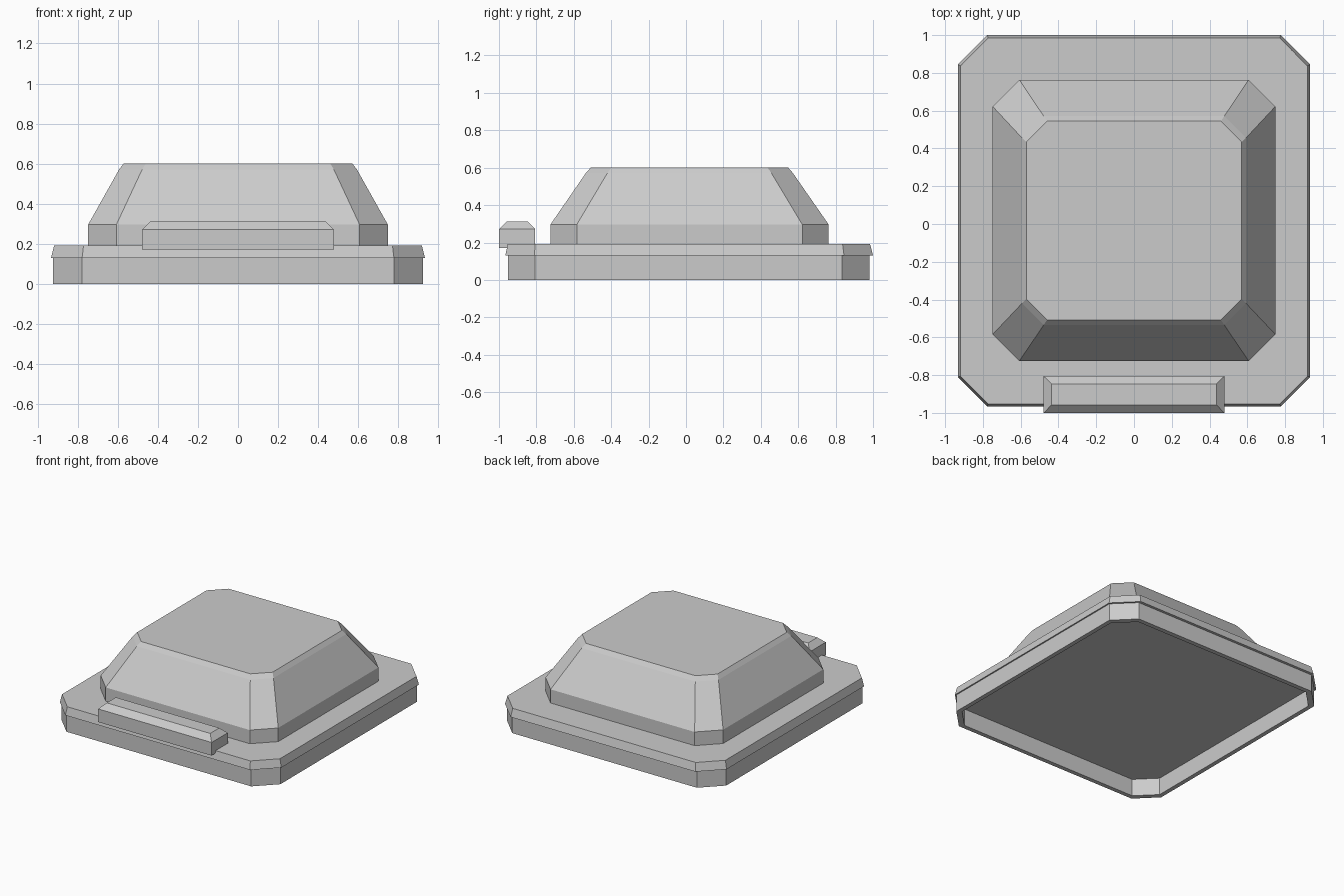
import bpy

if "Cube" in bpy.data.objects:
    bpy.data.objects.remove(bpy.data.objects["Cube"])

grey = bpy.data.materials.new("light_grey")
grey.diffuse_color = (0.6, 0.6, 0.6, 1)
grey.use_nodes = True
grey.node_tree.nodes["Principled BSDF"].inputs["Base Color"].default_value = grey.diffuse_color


def ring(hx, y0, y1, c, z):
    """Rectangle loop at height z; corners cut by c when c > 0."""
    if c == 0:
        return [(hx, y0, z), (hx, y1, z), (-hx, y1, z), (-hx, y0, z)]
    return [(hx - c, y0, z), (hx, y0 + c, z), (hx, y1 - c, z), (hx - c, y1, z),
            (-hx + c, y1, z), (-hx, y1 - c, z), (-hx, y0 + c, z), (-hx + c, y0, z)]


def loft(name, rings):
    """Closed solid through a stack of loops, capped at both ends."""
    n = len(rings[0])
    verts = [v for r in rings for v in r]
    faces = [tuple(range(n))[::-1],
             tuple(range(len(verts) - n, len(verts)))]
    for k in range(len(rings) - 1):
        a, b = k * n, (k + 1) * n
        for i in range(n):
            j = (i + 1) % n
            faces.append((a + i, a + j, b + j, b + i))
    mesh = bpy.data.meshes.new(name)
    mesh.from_pydata(verts, [], faces)
    mesh.materials.append(grey)
    ob = bpy.data.objects.new(name, mesh)
    bpy.context.collection.objects.link(ob)
    return ob


# Base tray: hollow underside, outer wall, small lip, bevelled rim, flat top
loft("base_plate", [
    ring(0.89, -0.92, 0.945, 0.135, 0.13),
    ring(0.89, -0.92, 0.945, 0.135, 0.0),
    ring(0.923, -0.953, 0.98, 0.145, 0.0),
    ring(0.923, -0.953, 0.98, 0.145, 0.13),
    ring(0.933, -0.966, 1.0, 0.155, 0.13),
    ring(0.918, -0.953, 0.984, 0.147, 0.192),
])

# Raised housing: short wall, sloping sides, small bevel at the top edge
loft("housing", [
    ring(0.748, -0.725, 0.763, 0.141, 0.18),
    ring(0.748, -0.725, 0.763, 0.141, 0.296),
    ring(0.593, -0.535, 0.571, 0.115, 0.572),
    ring(0.57, -0.508, 0.545, 0.11, 0.602),
])

# Front bar with bevelled top
loft("front_bar", [
    ring(0.478, -1.0, -0.806, 0, 0.172),
    ring(0.478, -1.0, -0.806, 0, 0.272),
    ring(0.436, -0.957, -0.847, 0, 0.313),
])
